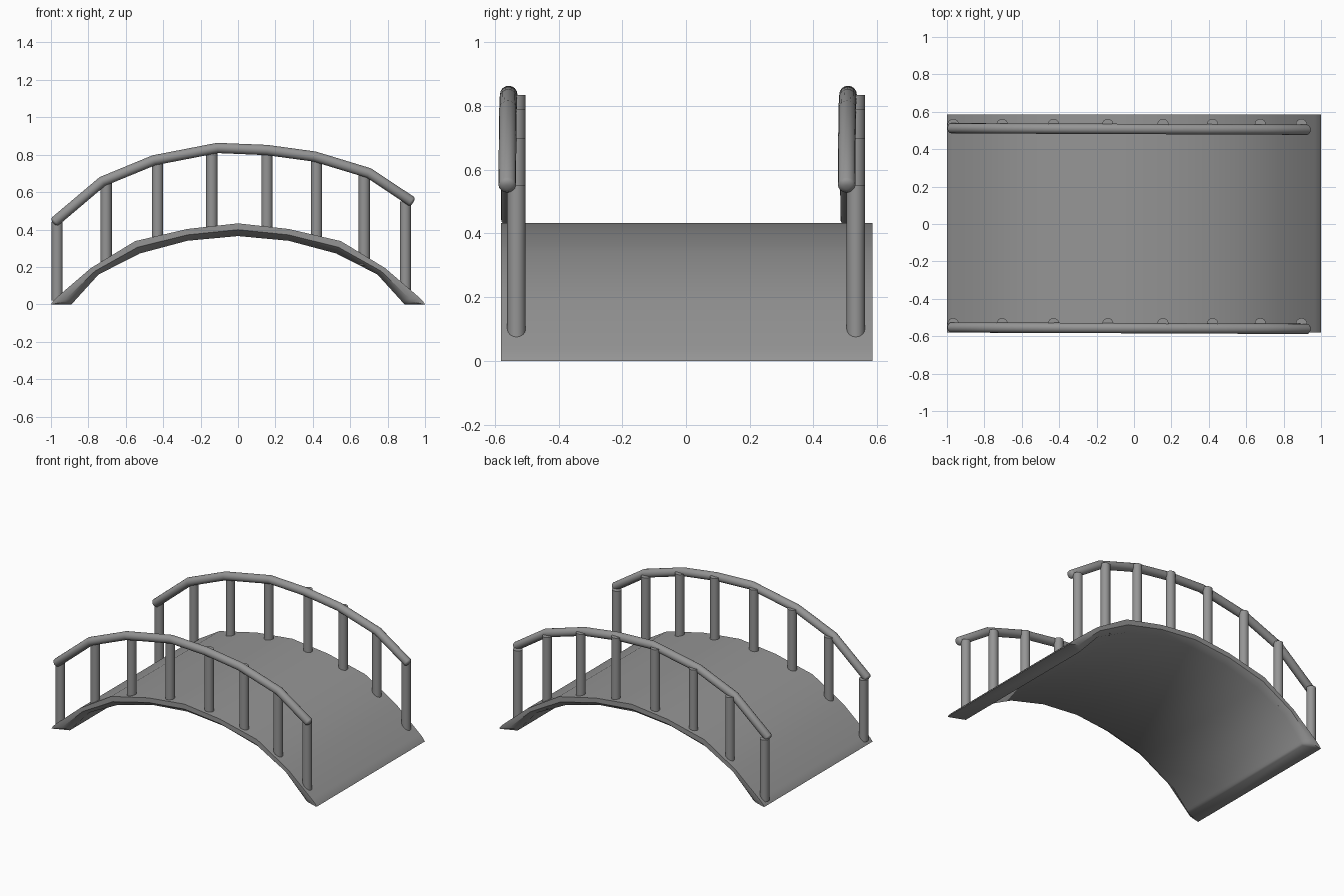
import bpy, bmesh, math

if "Cube" in bpy.data.objects:
    bpy.data.objects.remove(bpy.data.objects["Cube"])

grey = bpy.data.materials.new("dark_grey")
grey.diffuse_color = (.3, .3, .3, 1)
grey.use_nodes = True
grey.node_tree.nodes["Principled BSDF"].inputs["Base Color"].default_value = grey.diffuse_color

def finish(name, bm, angle=32):
    bmesh.ops.recalc_face_normals(bm, faces=bm.faces)
    me = bpy.data.meshes.new(name)
    bm.to_mesh(me)
    bm.free()
    me.materials.append(grey)
    ob = bpy.data.objects.new(name, me)
    bpy.context.collection.objects.link(ob)
    bpy.ops.object.select_all(action='DESELECT')
    ob.select_set(True)
    bpy.context.view_layer.objects.active = ob
    bpy.ops.object.shade_smooth_by_angle(angle=math.radians(angle))
    return ob

def mirror_profile(half):
    """Half profile from centre outwards -> full arch, left to right."""
    return [(-x, z) for x, z in reversed(half[1:])] + half

def loft(bm, rings):
    """Skin closed rings of coordinates and cap both ends."""
    vs = [[bm.verts.new(c) for c in r] for r in rings]
    n = len(vs[0])
    for a, b in zip(vs, vs[1:]):
        for i in range(n):
            j = (i + 1) % n
            bm.faces.new((a[i], a[j], b[j], b[i]))
    bm.faces.new(vs[0])
    bm.faces.new(vs[-1])

# Arched deck: vertical edge band with a shallow inward chamfer underneath
top = mirror_profile([(0, .433), (.27, .403), (.55, .338), (.785, .195), (.968, .038), (.988, .018), (1, 0)])
bot = mirror_profile([(0, .365), (.27, .34), (.525, .272), (.745, .16), (.872, .02), (.88, .011), (.89, 0)])
W_TOP, W_BOT, YC = .583, .542, .002
rings = []
for k, ((tx, tz), (bx, bz)) in enumerate(zip(top, bot)):
    f = .08 if k in (0, len(top) - 1) else .5
    mx, mz = tx + (bx - tx) * f, tz + (bz - tz) * f
    rings.append([(tx, YC - W_TOP, tz), (mx, YC - W_TOP, mz), (bx, YC - W_BOT, bz),
                  (bx, YC + W_BOT, bz), (mx, YC + W_TOP, mz), (tx, YC + W_TOP, tz)])
bm = bmesh.new()
loft(bm, rings)
finish("deck", bm, 45)

# Posts (x, bottom z, top z) and handrail centre line (x, z)
posts = [(-.967, .02, .44), (-.705, .2, .66), (-.43, .32, .775), (-.14, .38, .835),
         (.155, .38, .835), (.42, .32, .79), (.675, .21, .70), (.895, .05, .55)]
rail = [(-.977, .444), (-.725, .657), (-.45, .77), (-.11, .836), (.155, .825),
        (.41, .79), (.70, .702), (.925, .552)]
R, SEG = .0275, 16
circle = [(math.cos(2 * math.pi * s / SEG), math.sin(2 * math.pi * s / SEG)) for s in range(SEG)]

for side, y in (("front", -.532), ("back", .533)):
    for i, (x, z0, z1) in enumerate(posts):
        bm = bmesh.new()
        loft(bm, [[(x + .03 * c, y + .029 * s, z) for c, s in circle] for z in (z0, z1)])
        finish(f"{side}_post_{i + 1}", bm)

    # Handrail tube, drifting slightly outward and closed by rounded ends
    rings = []
    last = len(rail) - 1
    for i, (x, z) in enumerate(rail):
        ax, az = rail[max(i - 1, 0)]
        bx, bz = rail[min(i + 1, last)]
        length = math.hypot(bx - ax, bz - az)
        dx, dz = (bx - ax) / length, (bz - az) / length
        ry = y - .021 - .008 * i / last
        steps = [(0, 1)]
        if i == 0:
            steps = [(-.014, .3), (-.011, .7), (-.005, .92), (0, 1)]
        elif i == last:
            steps = [(0, 1), (.005, .92), (.011, .7), (.014, .3)]
        for off, k in steps:
            r = R * k
            rings.append([(x + dx * off - dz * r * c, ry + r * s, z + dz * off + dx * r * c)
                          for c, s in circle])
    bm = bmesh.new()
    loft(bm, rings)
    finish(f"{side}_handrail", bm, 50)
